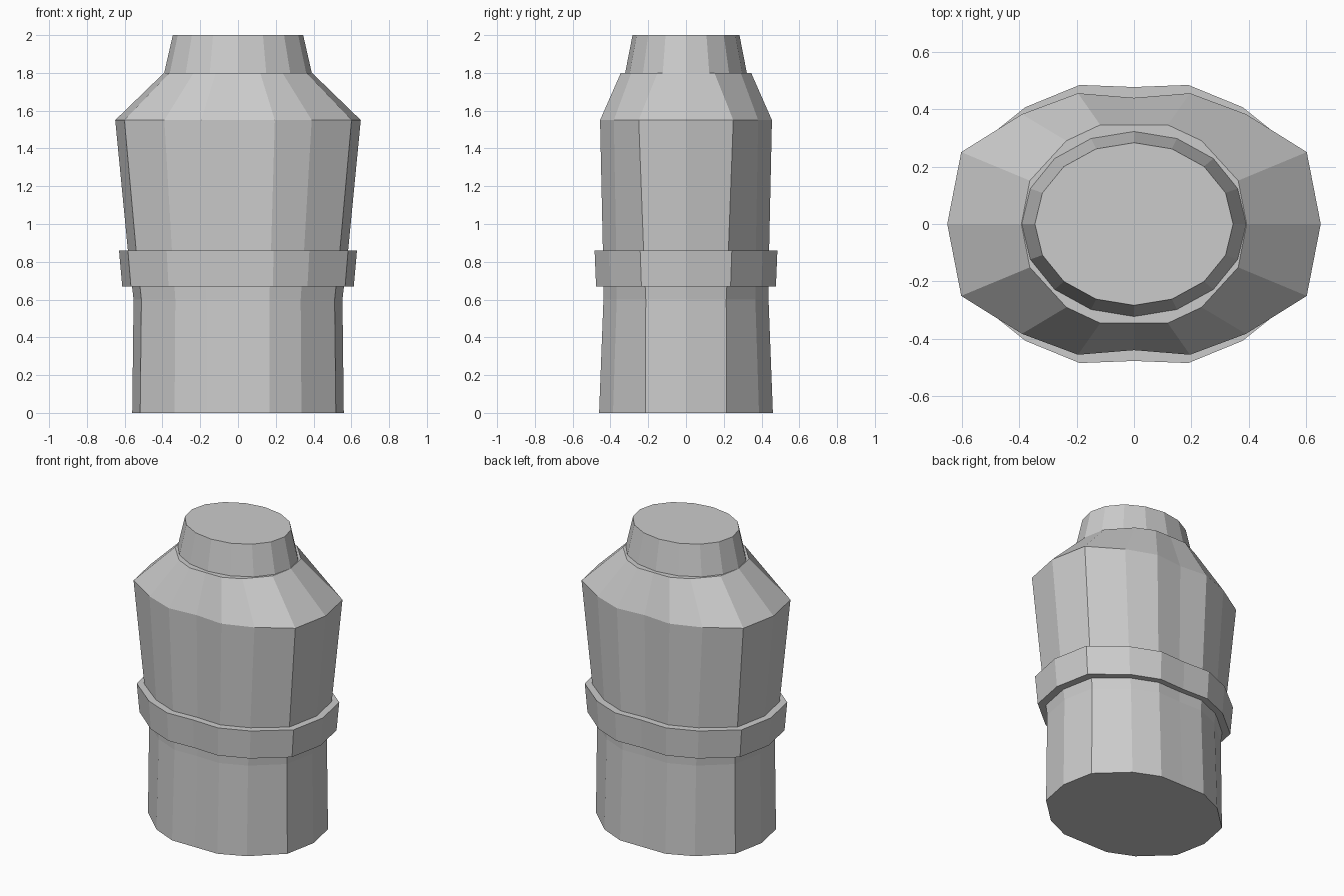
import bpy, bmesh, math

if "Cube" in bpy.data.objects:
    bpy.data.objects.remove(bpy.data.objects["Cube"])


def torso_ring(z, rx, ry, mid):
    """16-point torso section; mid is the depth at the centre line relative to ry."""
    q = [(rx, 0), (0.925 * rx, 0.385 * rx), (0.6 * rx, 0.84 * ry), (0.3 * rx, ry), (0, mid * ry)]
    half = q + [(-x, y) for x, y in q[-2::-1]]
    full = half + [(x, -y) for x, y in half[-2:0:-1]]
    return [(x, y, z) for x, y in full]


def oval_ring(z, rx, ry, n=16):
    return [(rx * math.cos(2 * math.pi * i / n), ry * math.sin(2 * math.pi * i / n), z)
            for i in range(n)]


def loft(name, rings, closed=False):
    """Skin stacked rings, either capped at both ends or joined into a hollow band."""
    bm = bmesh.new()
    loops = [[bm.verts.new(p) for p in r] for r in rings]
    pairs = list(zip(loops, loops[1:]))
    if closed:
        pairs.append((loops[-1], loops[0]))
    else:
        bm.faces.new(loops[0][::-1])
        bm.faces.new(loops[-1])
    for a, b in pairs:
        n = len(a)
        for i in range(n):
            j = (i + 1) % n
            bm.faces.new((a[i], a[j], b[j], b[i]))
    bmesh.ops.recalc_face_normals(bm, faces=bm.faces)
    mesh = bpy.data.meshes.new(name)
    bm.to_mesh(mesh)
    bm.free()
    obj = bpy.data.objects.new(name, mesh)
    bpy.context.collection.objects.link(obj)
    return obj


# Torso: hips, waist, chest and sloping shoulders
loft("torso", [torso_ring(*r) for r in (
    (0.00, 0.56, 0.46, 1.0),
    (0.60, 0.553, 0.437, 0.99),
    (0.86, 0.583, 0.44, 0.98),
    (1.55, 0.65, 0.455, 0.965),
    (1.80, 0.392, 0.345, 1.0))])

# Belt: hollow band around the waist
loft("belt", [torso_ring(*r) for r in (
    (0.67, 0.613, 0.476, 0.985),
    (0.86, 0.63, 0.484, 0.985),
    (0.86, 0.57, 0.432, 0.98),
    (0.67, 0.55, 0.428, 0.98))], closed=True)

# Collar: tapered oval neck piece
loft("collar", [oval_ring(1.79, 0.393, 0.324), oval_ring(2.0, 0.345, 0.283)])
